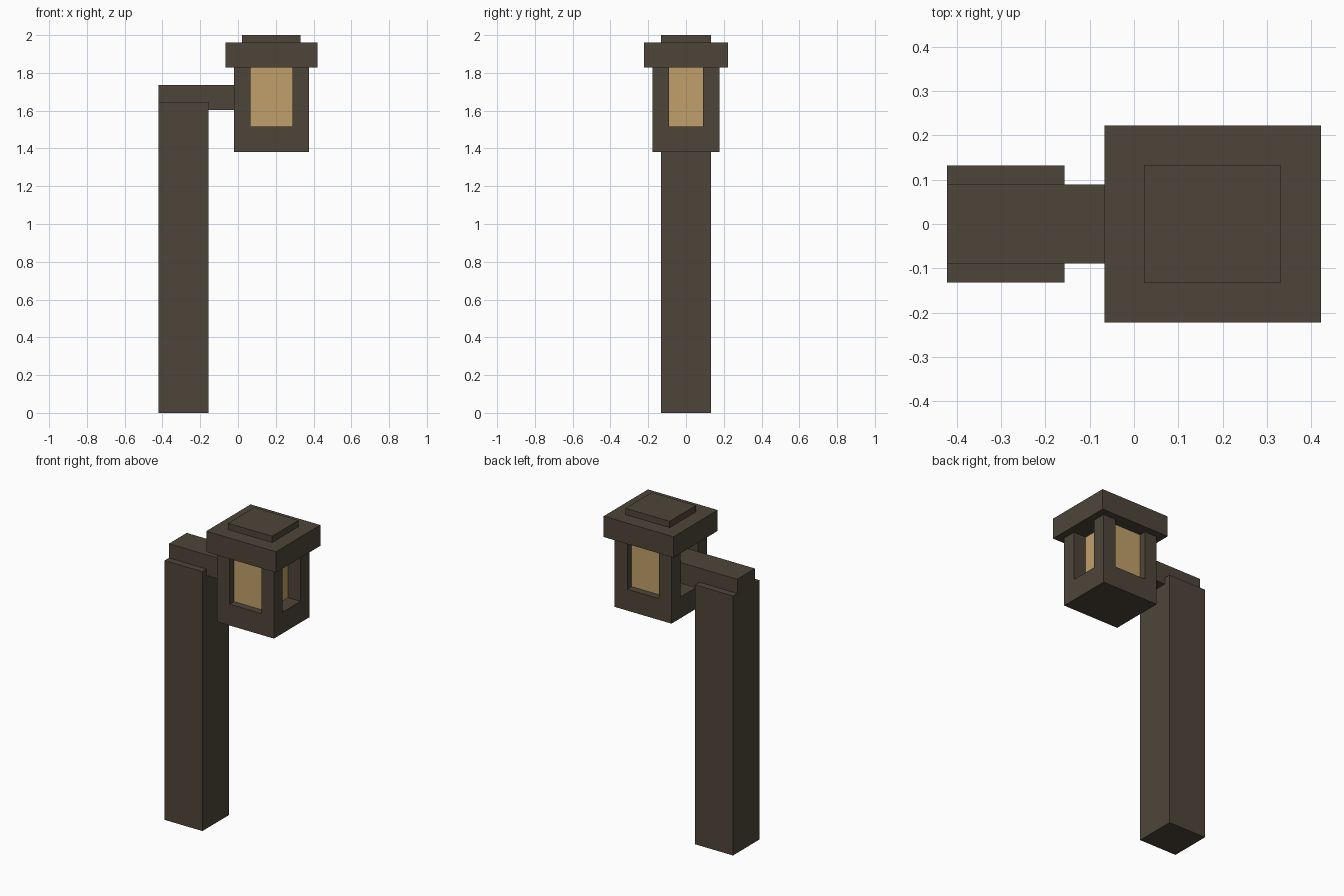
import bpy

cube = bpy.data.objects.get("Cube")
if cube:
    bpy.data.objects.remove(cube, do_unlink=True)


def make_material(name, color):
    mat = bpy.data.materials.new(name)
    mat.use_nodes = True
    mat.diffuse_color = color
    bsdf = next(n for n in mat.node_tree.nodes if n.type == 'BSDF_PRINCIPLED')
    bsdf.inputs["Base Color"].default_value = color
    return mat


wood = make_material("dark brown", (0.076, 0.060, 0.041, 1))
glow = make_material("warm amber", (0.527, 0.352, 0.144, 1))


def box(name, x, y, z, mat):
    """Box from (min, max) ranges on each axis."""
    ranges = (x, y, z)
    bpy.ops.mesh.primitive_cube_add(size=1, location=[(a + b) / 2 for a, b in ranges])
    obj = bpy.context.object
    obj.name = name
    obj.scale = [b - a for a, b in ranges]
    bpy.ops.object.transform_apply(location=False, rotation=False, scale=True)
    obj.data.materials.append(mat)
    return obj


# Lantern extents
X0, X1, Y = -0.022, 0.376, 0.177
POST = 0.088
SILL, EAVE = 1.515, 1.828

# Upright and the arm resting in its top
box("upright", (-0.422, -0.157), (-0.132, 0.132), (0, 1.645), wood)
box("arm", (-0.422, X0 + POST), (-0.089, 0.089), (1.603, 1.735), wood)

# Lantern base and four corner posts
box("lantern_base", (X0, X1), (-Y, Y), (1.38, SILL), wood)
for side_x, x in (("right", (X0, X0 + POST)), ("left", (X1 - POST, X1))):
    for side_y, y in (("front", (-Y, -Y + POST)), ("back", (Y - POST, Y))):
        box(f"corner_post_{side_y}_{side_x}", x, y, (SILL, EAVE), wood)

# Glowing core, recessed behind the posts
box("lantern_glass", (X0 + POST, X1 - POST), (-0.133, 0.133), (SILL, EAVE), glow)

# Stepped roof
box("roof_slab", (-0.067, 0.422), (-0.222, 0.222), (EAVE, 1.96), wood)
box("roof_cap", (0.022, 0.332), (-0.132, 0.132), (1.96, 2.0), wood)
